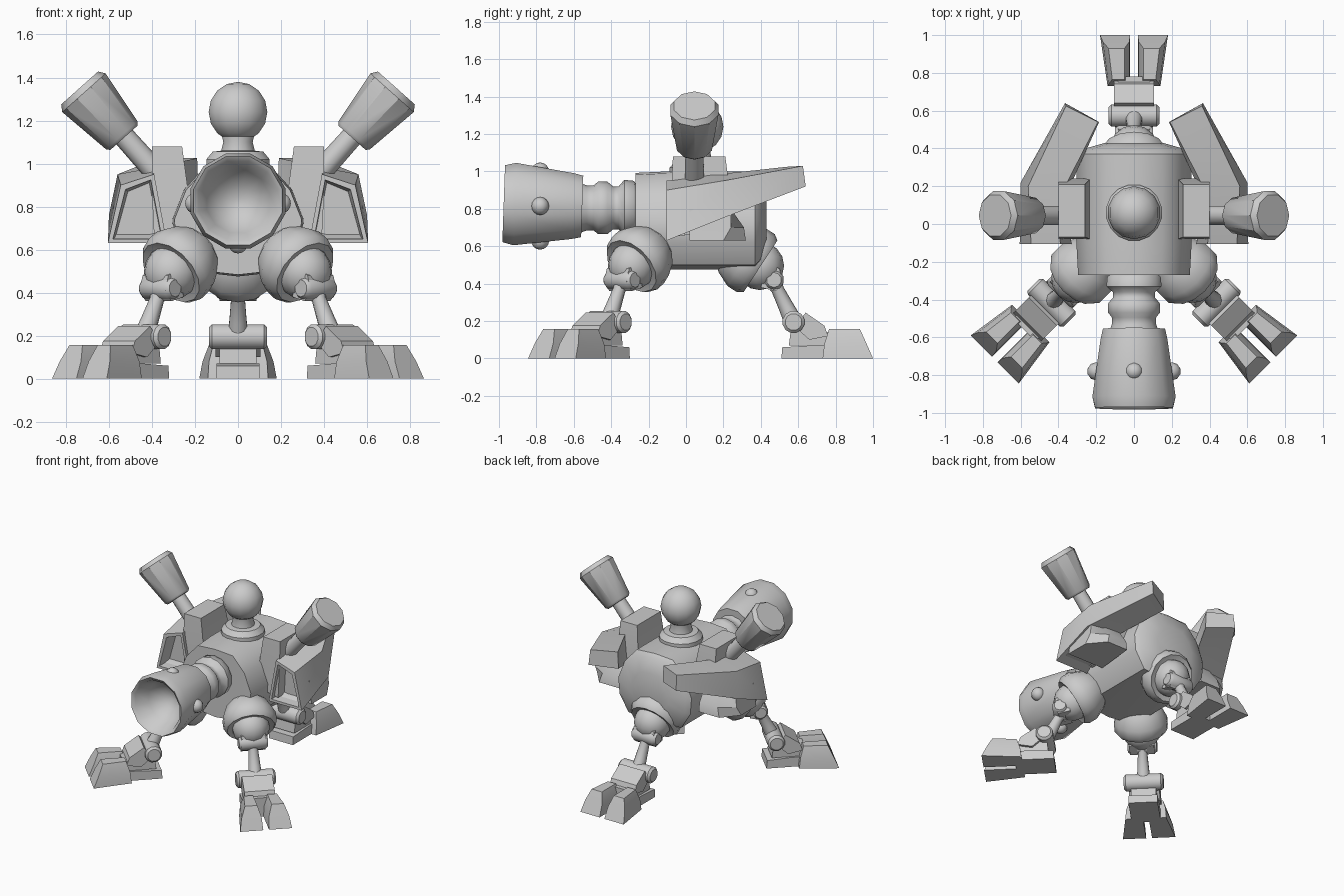
import bpy, bmesh, math
from mathutils import Vector, Matrix

if "Cube" in bpy.data.objects:
    bpy.data.objects.remove(bpy.data.objects["Cube"])

GREY = bpy.data.materials.new("plain_grey")
GREY.diffuse_color = (0.6, 0.6, 0.6, 1)
GREY.use_nodes = True
GREY.node_tree.nodes["Principled BSDF"].inputs["Base Color"].default_value = GREY.diffuse_color
I = Matrix.Identity(4)
FLIP = Matrix.Scale(-1, 4, (1, 0, 0))


def finish(name, bm, m=I, angle=40, recess=None):
    bm.transform(m)
    bmesh.ops.recalc_face_normals(bm, faces=bm.faces[:])
    if recess:
        bm.faces.ensure_lookup_table()
        front = bm.faces[0]
        bmesh.ops.inset_region(bm, faces=[front], thickness=recess[0], depth=0)
        bmesh.ops.inset_region(bm, faces=[front], thickness=0.015, depth=-recess[1])
    me = bpy.data.meshes.new(name)
    bm.to_mesh(me)
    bm.free()
    me.materials.append(GREY)
    ob = bpy.data.objects.new(name, me)
    bpy.context.collection.objects.link(ob)
    bpy.ops.object.select_all(action='DESELECT')
    ob.select_set(True)
    bpy.context.view_layer.objects.active = ob
    bpy.ops.object.shade_smooth_by_angle(angle=math.radians(angle))
    return ob


def loft(name, loops, m=I, angle=40, recess=None):
    """Skin matching loops of points and cap both ends."""
    bm = bmesh.new()
    rows = [[bm.verts.new(p) for p in lp] for lp in loops]
    bm.faces.new(rows[0])
    bm.faces.new(rows[-1])
    n = len(rows[0])
    for a, b in zip(rows, rows[1:]):
        for i in range(n):
            bm.faces.new((a[i], a[(i + 1) % n], b[(i + 1) % n], b[i]))
    return finish(name, bm, m, angle, recess)


def lathe(name, profile, start, axis, m=I, segs=12, angle=40):
    """Profile is (distance along axis, radius)."""
    q = Vector(axis).to_track_quat('Z', 'Y')
    loops = [[Vector(start) + q @ Vector((r * math.cos(a), r * math.sin(a), t))
              for a in [2 * math.pi * (i + .5) / segs for i in range(segs)]]
             for t, r in profile]
    return loft(name, loops, m, angle)


def ball(name, centre, r, m=I, segs=14):
    bm = bmesh.new()
    bmesh.ops.create_uvsphere(bm, u_segments=segs, v_segments=8, radius=r)
    return finish(name, bm, m @ Matrix.Translation(centre), 60)


def slab(name, side, x0, x1, m=I, angle=30):
    """Side outline (y, z) extruded across x."""
    return loft(name, [[(x, y, z) for y, z in side] for x in (x0, x1)], m, angle)


# Body: faceted barrel lying front to back
half = [(0, 1.0), (.15, .99), (.25, .88), (.305, .74), (.295, .62), (.22, .50), (0, .475)]
ring = half + [(-x, z) for x, z in half[-2:0:-1]]


def body_ring(y, s):
    return [(x * s, y, .74 + (z - .74) * s) for x, z in ring]


loft("body", [body_ring(-.27, .97), body_ring(-.1, 1), body_ring(.37, 1),
              body_ring(.395, .9), body_ring(.43, .5)], angle=45)

# Head with collar
lathe("head_collar", [(0, .15), (.03, .15), (.065, .12), (.07, .08)], (0, .06, .99), (0, 0, 1), segs=16)
lathe("head_neck", [(0, .085), (.06, .07), (.12, .085)], (0, .06, 1.04), (0, 0, 1), segs=14)
ball("head", (0, .06, 1.24), .14)

# Ribbed neck of the front cannon
lathe("cannon_neck", [(0, .12), (.02, .145), (.07, .15), (.10, .115), (.13, .115), (.16, .14),
                      (.21, .14), (.235, .12), (.27, .12), (.31, .135)],
      (0, -.26, .805), (0, -1, 0), segs=14, angle=50)

# Flared cannon with a hollow bowl
lathe("cannon", [(0, .10), (0, .17), (.05, .182), (.36, .228), (.42, .213), (.405, .19),
                 (.30, .15), (.23, .08), (.21, .02)],
      (0, -.555, .813), (0, -1, .035), segs=12, angle=40)
for name, p in [("stud_top", (0, -.78, 1.0)), ("stud_bottom", (0, -.78, .63)),
                ("stud_left", (-.2, -.78, .815)), ("stud_right", (.2, -.78, .815))]:
    ball(name, p, .048, segs=10)

for side, m in (("right", I), ("left", FLIP)):
    # Upright shoulder block
    loft(side + "_shoulder", [
        [(.20, -.08, .70), (.39, -.08, .66), (.39, .24, .66), (.20, .24, .70)],
        [(.23, -.08, .86), (.40, -.08, .86), (.40, .24, .86), (.23, .24, .86)],
        [(.26, -.07, 1.08), (.40, -.07, 1.08), (.40, .21, 1.08), (.26, .21, 1.08)]], m, 25)
    # Club arm
    d = Vector((.205, 0, .23)).normalized()
    lathe(side + "_arm", [(0, .055), (.36, .05)], (.32, .045, .89), d, m, 10)
    lathe(side + "_club", [(0, .085), (.015, .098), (.28, .135), (.31, .115)],
          Vector((.53, .045, 1.12)), d, m, 10, 35)
    # Shield wing swept back and inward, hollow at the front
    loft(side + "_wing", [
        [(.605, -.105, .63), (.545, -.105, .90), (.39, -.105, .95), (.33, -.105, .63)],
        [(.60, .22, .76), (.56, .20, .95), (.40, .13, .98), (.37, .13, .76)],
        [(.365, .64, .92), (.36, .625, 1.03), (.19, .54, 1.025), (.185, .54, .90)]],
        m, 30, recess=(.03, .10))
    # Block under the wing, set behind the hollow
    loft(side + "_wing_base", [
        [(.60, .02, .63), (.60, .2, .63), (.50, .32, .63), (.33, .32, .63), (.30, .02, .63)],
        [(.59, .02, .70), (.59, .24, .70), (.48, .31, .70), (.33, .31, .70), (.30, .02, .70)],
        [(.58, .02, .80), (.58, .24, .80), (.46, .24, .80), (.33, .24, .80), (.30, .02, .80)]],
        m, 30)

# Three identical legs, each modelled pointing along +y
AX = Vector((0, .84, -.55)).normalized()
HIP = Vector((0, .365, .515))
legs = [("rear", I),
        ("front_right", Matrix.Translation((.03, -.01, 0)) @ Matrix.Rotation(math.radians(-135), 4, 'Z')),
        ("front_left", Matrix.Translation((-.03, -.01, 0)) @ Matrix.Rotation(math.radians(135), 4, 'Z'))]
for n, m in legs:
    # Hip cap, ball joint and knee fork
    lathe(n + "_hip_cap", [(-.20, .08), (-.13, .15), (-.05, .185), (.01, .185), (.04, .165), (.03, .13)],
          HIP, AX, m, 14, 45)
    ball(n + "_hip_ball", HIP + AX * .035, .13, m)
    for s in (-1, 1):
        slab(n + "_knee_fork", [(.40, .38), (.48, .36), (.52, .41), (.50, .48), (.43, .52)],
             s * .035, s * .085, m)
    lathe(n + "_knee_pin", [(0, .04), (.02, .055), (.18, .055), (.20, .04)], (-.10, .47, .42), (1, 0, 0), m, 10)
    # Shin and ankle
    lathe(n + "_shin", [(0, .05), (.07, .034), (.18, .042), (.26, .05)], (0, .46, .43),
          (0, .115, -.235), m, 10)
    lathe(n + "_ankle", [(0, .045), (.015, .06), (.255, .06), (.27, .045)], (-.135, .575, .195), (1, 0, 0), m, 12)
    slab(n + "_instep", [(.58, .17), (.64, .245), (.74, .175), (.76, .12), (.66, .10)], -.105, .105, m)
    # Sole layers
    slab(n + "_sole_upper", [(.55, .07), (.56, .15), (.78, .14), (.78, .07)], -.085, .085, m)
    slab(n + "_sole_lower", [(.51, 0), (.515, .06), (.68, .07), (.78, .07), (.78, 0)], -.10, .10, m)
    # Two splayed toes
    for s in (-1, 1):
        loft(n + "_toe", [
            [(s * .02, .73, 0), (s * .14, .73, 0), (s * .18, 1.0, 0), (s * .02, 1.0, 0)],
            [(s * .025, .74, .08), (s * .135, .74, .08), (s * .165, .965, .08), (s * .025, .965, .08)],
            [(s * .05, .765, .157), (s * .115, .765, .157), (s * .135, .93, .157), (s * .05, .93, .157)]], m, 35)
